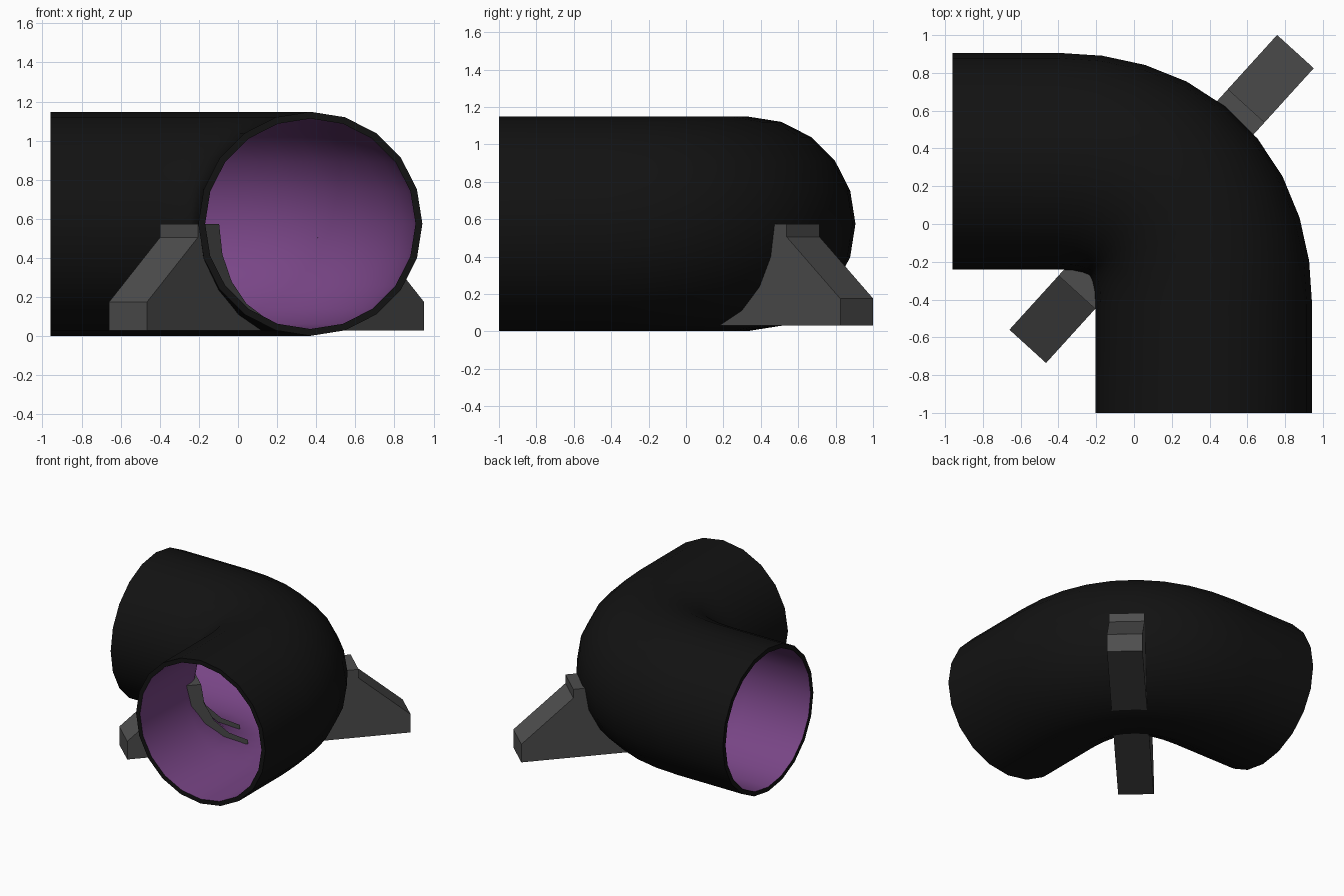
import bpy, bmesh
from math import sin, cos, radians, atan2
from mathutils import Vector

if "Cube" in bpy.data.objects:
    bpy.data.objects.remove(bpy.data.objects["Cube"])

SIDES, CZ = 20, 0.575
R_OUT, R_IN = 0.573, 0.538


def material(name, rgb):
    m = bpy.data.materials.new(name)
    m.diffuse_color = (*rgb, 1)
    m.use_nodes = True
    m.node_tree.nodes["Principled BSDF"].inputs["Base Color"].default_value = m.diffuse_color
    return m


black = material("black", (0.006, 0.006, 0.006))
purple = material("purple", (0.19, 0.06, 0.24))
grey = material("dark_grey", (0.075, 0.075, 0.075))


def finish(bm, name, mats):
    me = bpy.data.meshes.new(name)
    bm.to_mesh(me)
    bm.free()
    ob = bpy.data.objects.new(name, me)
    bpy.context.collection.objects.link(ob)
    for m in mats:
        me.materials.append(m)
    return ob


# Elbow centre line: straight, bezier bend, straight
p = [Vector(v) for v in ((-0.40, 0.333), (0.09, 0.333), (0.37, 0.06), (0.37, -0.43))]
p[2].y = p[3].y + 0.49
path = [(Vector((-0.96, 0.333)), Vector((1, 0)))]
for i in range(10):
    t = i / 9
    u = 1 - t
    pos = p[0]*u**3 + p[1]*3*u*u*t + p[2]*3*u*t*t + p[3]*t**3
    tan = (p[1]-p[0])*u*u + (p[2]-p[1])*2*u*t + (p[3]-p[2])*t*t
    path.append((pos, tan.normalized()))
path.append((Vector((0.37, -1.0)), Vector((0, -1))))

# Elbow pipe: black outer skin and rims, purple inner skin
bm = bmesh.new()


def rings(r):
    out = []
    for c, t in path:
        n = Vector((-t.y, t.x))
        ring = []
        for k in range(SIDES):
            a = radians(360 / SIDES * k)
            xy = c + n * r * cos(a)
            ring.append(bm.verts.new((xy.x, xy.y, CZ + r * sin(a))))
        out.append(ring)
    return out


def bridge(a, b, mat, smooth):
    for k in range(SIDES):
        j = (k + 1) % SIDES
        f = bm.faces.new((a[k], a[j], b[j], b[k]))
        f.material_index = mat
        f.smooth = smooth


outer, inner = rings(R_OUT), rings(R_IN)
for i in range(len(path) - 1):
    bridge(outer[i], outer[i+1], 0, True)
    bridge(inner[i+1], inner[i], 1, True)
bridge(inner[0], outer[0], 0, False)
bridge(outer[-1], inner[-1], 0, False)
for e in bm.edges:
    if len(e.link_faces) == 2 and e.link_faces[0].smooth != e.link_faces[1].smooth:
        e.smooth = False
bmesh.ops.recalc_face_normals(bm, faces=bm.faces)
finish(bm, "elbow_pipe", [black, purple])


# Support fins: side profile extruded across the width, open against the pipe
def support(name, sign, r):
    mid = Vector((0.146, 0.1325))
    d = Vector((0.672, 0.740)).normalized() * sign
    n = Vector((-d.y, d.x))
    arc = [(r * cos(radians(a)), CZ - r * sin(radians(a))) for a in range(0, 73, 18)]
    prof = [(arc[-1][0], 0.03), (1.054, 0.03), (1.054, 0.175),
            (0.667, 0.505), (0.667, CZ)] + arc
    bm = bmesh.new()
    sides = []
    for w in (-0.131, 0.131):
        sides.append([bm.verts.new((*(mid + d * s + n * w), z)) for s, z in prof])
    a, b = sides
    bm.faces.new(a)
    bm.faces.new(b[::-1])
    for i in range(5):
        bm.faces.new((a[i+1], a[i], b[i], b[i+1]))
    bmesh.ops.recalc_face_normals(bm, faces=bm.faces)
    finish(bm, name, [grey])


support("outer_support", 1, 0.545)
support("inner_support", -1, 0.505)
